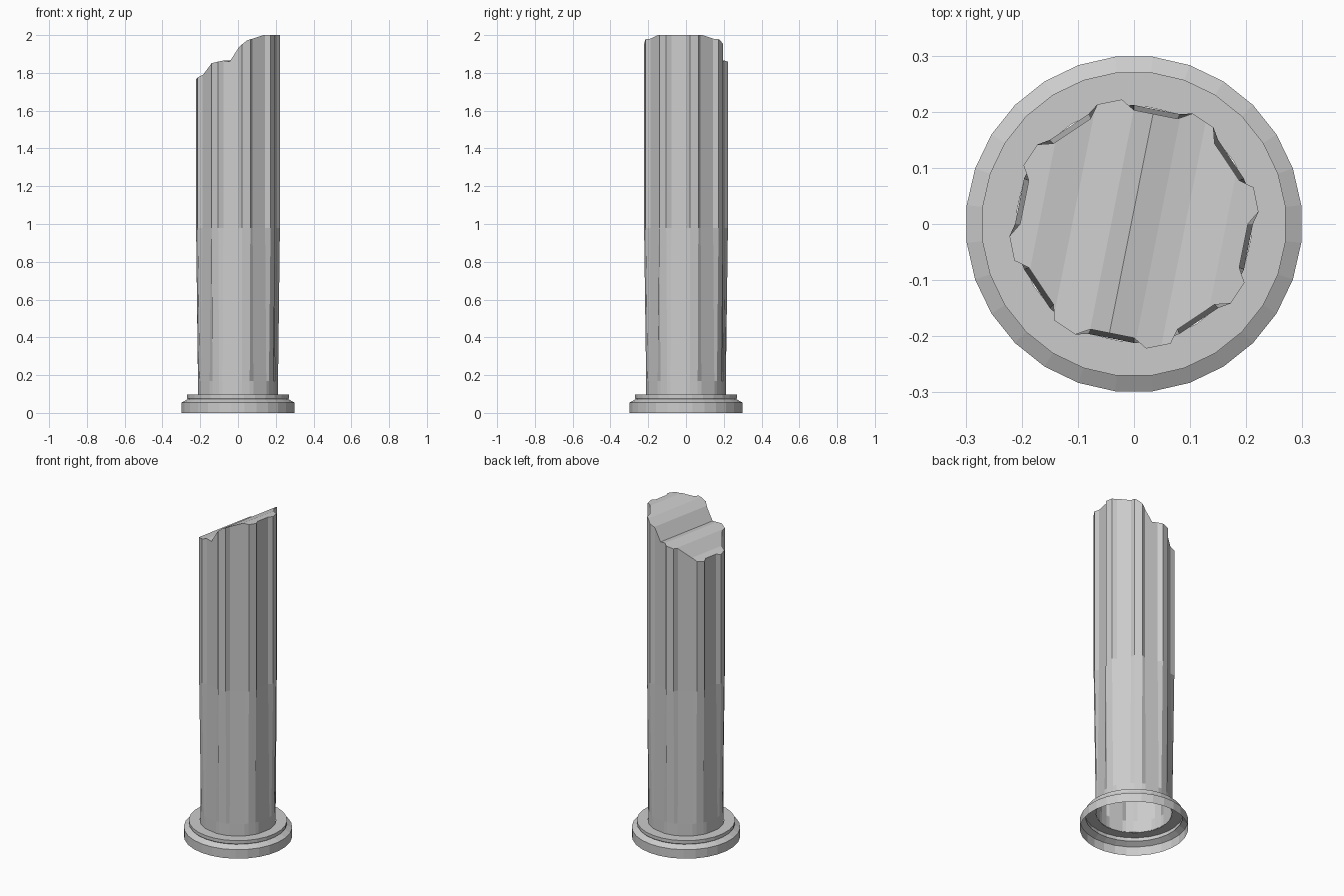
import bpy, bmesh
from math import cos, sin, radians, pi
from mathutils import Vector

if "Cube" in bpy.data.objects:
    bpy.data.objects.remove(bpy.data.objects["Cube"])


def finish(bm, name):
    bmesh.ops.recalc_face_normals(bm, faces=bm.faces)
    mesh = bpy.data.meshes.new(name)
    bm.to_mesh(mesh)
    bm.free()
    bpy.context.collection.objects.link(bpy.data.objects.new(name, mesh))


def loft(bm, rings):
    # Join matching rings of points with quads; returns the vertex rings
    vs = [[bm.verts.new(p) for p in ring] for ring in rings]
    n = len(vs[0])
    for a, b in zip(vs, vs[1:]):
        for i in range(n):
            j = (i + 1) % n
            bm.faces.new((a[i], a[j], b[j], b[i]))
    return vs


# Stepped base moulding, open underneath
SIDES = 28
profile = [(0.30, 0), (0.30, 0.055), (0.268, 0.073), (0.272, 0.08),
           (0.272, 0.097), (0.21, 0.097)]
bm = bmesh.new()
loft(bm, [[(r * cos(2 * pi * (i + 0.5) / SIDES), r * sin(2 * pi * (i + 0.5) / SIDES), z)
           for i in range(SIDES)] for r, z in profile])
finish(bm, "base_moulding")

# Shaft: round at the foot, blending into eight raised ribs
rib = [(0, 0.203), (5.6, 0.223), (17, 0.223), (22.5, 0.203)]
section = [(radians(45 * k + a), r) for k in range(8) for a, r in rib]
round_foot = [(radians(45 * k + a), 0.213) for k in range(8)
              for a in (0, 11.25, 22.5, 33.75)]
# The foot keeps the rib angles so that the rib edges run straight
foot = [(a, 0.212) for a, r in section]


def ring(points, z):
    return [(r * cos(a), r * sin(a), z) for a, r in points]


bm = bmesh.new()
rings = loft(bm, [ring(foot, 0.095), ring(foot, 0.17),
                  ring(section, 0.98), ring(section, 2)])
bm.faces.new(rings[-1])

# Broken top: height profile across the tilt direction
tilt = radians(-11.25)
across = Vector((cos(tilt), sin(tilt), 0))
breaks = [(-0.23, 1.76), (-0.166, 1.79), (-0.108, 1.85), (-0.04, 1.865),
          (-0.005, 1.86), (0.044, 1.935), (0.09, 1.972), (0.161, 2.0), (0.24, 2.0)]
for u, _ in breaks[1:-1]:
    faces = [f for f in bm.faces if min(v.co.z for v in f.verts) > 0.9]
    geom = faces + list({e for f in faces for e in f.edges}) \
        + list({v for f in faces for v in f.verts})
    bmesh.ops.bisect_plane(bm, geom=geom, dist=1e-5, plane_co=across * u, plane_no=across)


def height(u):
    for (u0, z0), (u1, z1) in zip(breaks, breaks[1:]):
        if u <= u1:
            return z0 + (z1 - z0) * (u - u0) / (u1 - u0)
    return breaks[-1][1]


for v in bm.verts:
    if v.co.z > 1.5:
        v.co.z = height(v.co.dot(across))
finish(bm, "broken_shaft")
